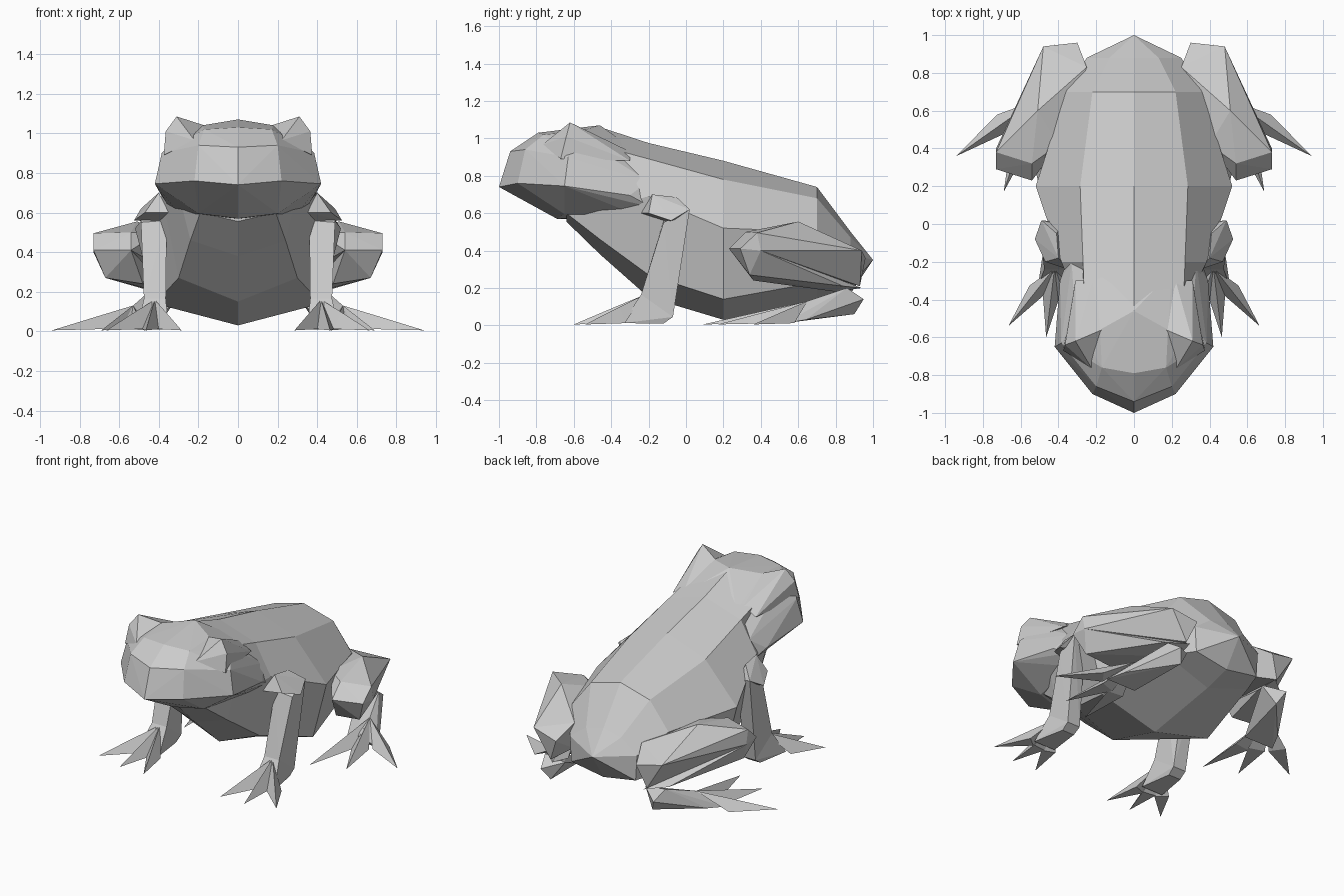
import bpy
import bmesh

skin = bpy.data.materials.new("grey skin")
skin.diffuse_color = (0.6, 0.6, 0.6, 1)


def add_object(name, bm, mirrored=False):
    mesh = bpy.data.meshes.new(name)
    bm.to_mesh(mesh)
    bm.free()
    mesh.materials.append(skin)
    obj = bpy.data.objects.new(name, mesh)
    bpy.context.collection.objects.link(obj)
    if mirrored:
        obj.modifiers.new("Mirror", 'MIRROR')
    return obj


def faceted(name, points, mirrored=True):
    """Flat-faced solid wrapped around a few corner points."""
    bm = bmesh.new()
    for p in points:
        bm.verts.new(p)
    bmesh.ops.convex_hull(bm, input=bm.verts[:])
    loose = [v for v in bm.verts if not v.link_faces]
    bmesh.ops.delete(bm, geom=loose, context='VERTS')
    return add_object(name, bm, mirrored)


def toes(name, root, tips, half):
    """Tapering toes from an ankle point to each tip."""
    rx, ry, rz = root
    for i, (tx, ty) in enumerate(tips):
        mx, my = rx + (tx - rx) * 0.4, ry + (ty - ry) * 0.4
        dx, dy = tx - rx, ty - ry
        n = (dx * dx + dy * dy) ** 0.5
        px, py = -dy / n * half, dx / n * half
        faceted(f"{name}_{i + 1}", [
            root, (mx + px, my + py, 0.012), (mx - px, my - py, 0.012),
            (mx, my, rz * 0.62), (tx, ty, 0.005)])


# Body: y, top z, shoulder x z, side x z, low x z, belly z
sections = [
    (-0.64, 0.90, 0.15, 0.85, 0.20, 0.72, 0.19, 0.60, 0.555),
    (-0.46, 1.06, 0.26, 0.96, 0.28, 0.62, 0.24, 0.46, 0.38),
    (-0.20, 0.975, 0.27, 0.89, 0.385, 0.69, 0.30, 0.27, 0.15),
    (0.20, 0.88, 0.285, 0.78, 0.52, 0.52, 0.42, 0.14, 0.03),
    (0.70, 0.74, 0.22, 0.68, 0.36, 0.50, 0.32, 0.23, 0.12),
    (0.88, 0.50, 0.13, 0.47, 0.25, 0.38, 0.24, 0.21, 0.17),
]
bm = bmesh.new()
rings = []
for y, top, sx, sz, mx, mz, lx, lz, bot in sections:
    side = [(sx, sz), (mx, mz), (lx, lz)]
    loop = [(0, top)] + side + [(0, bot)] + [(-x, z) for x, z in reversed(side)]
    rings.append([bm.verts.new((x, y, z)) for x, z in loop])
for a, b in zip(rings, rings[1:]):
    for i in range(8):
        j = (i + 1) % 8
        bm.faces.new((a[i], a[j], b[j], b[i]))
bm.faces.new(rings[0])
tail = bm.verts.new((0, 1.0, 0.35))
for i in range(8):
    bm.faces.new((rings[-1][i], rings[-1][(i + 1) % 8], tail))
bmesh.ops.recalc_face_normals(bm, faces=bm.faces[:])
add_object("body", bm)

# Head: centre line plus paired corners (mouth, brow, crown, chin, neck)
centre = [(0, -1.0, 0.74), (0, -0.94, 0.93), (0, -0.79, 1.03),
          (0, -0.46, 1.07), (0, -0.69, 0.57), (0, -0.26, 0.57)]
paired = [(0.22, -0.90, 0.76), (0.42, -0.65, 0.745), (0.392, -0.30, 0.695),
          (0.35, -0.18, 0.63),
          (0.20, -0.86, 0.94), (0.385, -0.63, 0.90), (0.33, -0.20, 0.77),
          (0.17, -0.76, 1.02), (0.18, -0.56, 1.04), (0.31, -0.52, 0.97),
          (0.20, -0.65, 0.595), (0.29, -0.25, 0.585), (0.20, -0.25, 0.92)]
faceted("head", centre + paired + [(-x, y, z) for x, y, z in paired], False)

# Eyes, sloping back into the neck
faceted("eye", [(0.31, -0.62, 1.085), (0.17, -0.56, 1.04), (0.22, -0.77, 0.965),
                (0.365, -0.64, 1.01), (0.375, -0.67, 0.89), (0.345, -0.55, 0.90),
                (0.31, -0.30, 0.88), (0.22, -0.30, 0.93)])

# Front legs
faceted("upper_arm", [(0.40, -0.18, 0.70), (0.41, -0.05, 0.685), (0.47, -0.20, 0.60),
                      (0.35, -0.24, 0.60), (0.49, 0.02, 0.62), (0.525, -0.08, 0.56),
                      (0.38, 0.0, 0.58), (0.35, -0.10, 0.55)])
faceted("forearm", [(0.49, -0.12, 0.55), (0.36, -0.12, 0.56), (0.49, 0.02, 0.62),
                    (0.40, 0.01, 0.60), (0.475, -0.24, 0.165), (0.365, -0.24, 0.165),
                    (0.47, -0.07, 0.045), (0.375, -0.07, 0.045)])
faceted("front_palm", [(0.475, -0.24, 0.165), (0.365, -0.24, 0.165),
                       (0.47, -0.07, 0.045), (0.375, -0.07, 0.045),
                       (0.38, -0.12, 0.01), (0.47, -0.12, 0.01),
                       (0.35, -0.34, 0.012), (0.51, -0.34, 0.012)])
toes("front_toe", (0.42, -0.23, 0.16),
     [(0.665, -0.54), (0.465, -0.60), (0.285, -0.60)], 0.045)

# Back legs
faceted("thigh", [(0.73, 0.40, 0.40), (0.73, 0.29, 0.41), (0.73, 0.38, 0.495),
                  (0.54, 0.23, 0.41), (0.54, 0.32, 0.50), (0.51, 0.60, 0.555),
                  (0.40, 0.42, 0.50), (0.48, 0.94, 0.40), (0.30, 0.96, 0.36),
                  (0.25, 0.83, 0.45), (0.36, 0.93, 0.21), (0.28, 0.80, 0.26)])
faceted("shin", [(0.73, 0.40, 0.40), (0.73, 0.29, 0.41), (0.67, 0.34, 0.27),
                 (0.54, 0.23, 0.41), (0.48, 0.36, 0.24), (0.46, 0.84, 0.21),
                 (0.34, 0.94, 0.20), (0.32, 0.80, 0.18)])
faceted("back_sole", [(0.30, 0.86, 0.18), (0.45, 0.86, 0.20), (0.42, 0.95, 0.14),
                      (0.38, 0.90, 0.06), (0.53, 0.65, 0.13), (0.61, 0.64, 0.03),
                      (0.66, 0.53, 0.012), (0.44, 0.53, 0.012), (0.56, 0.50, 0.07)])
toes("back_toe", (0.53, 0.65, 0.13),
     [(0.94, 0.36), (0.69, 0.17), (0.47, 0.09)], 0.055)
